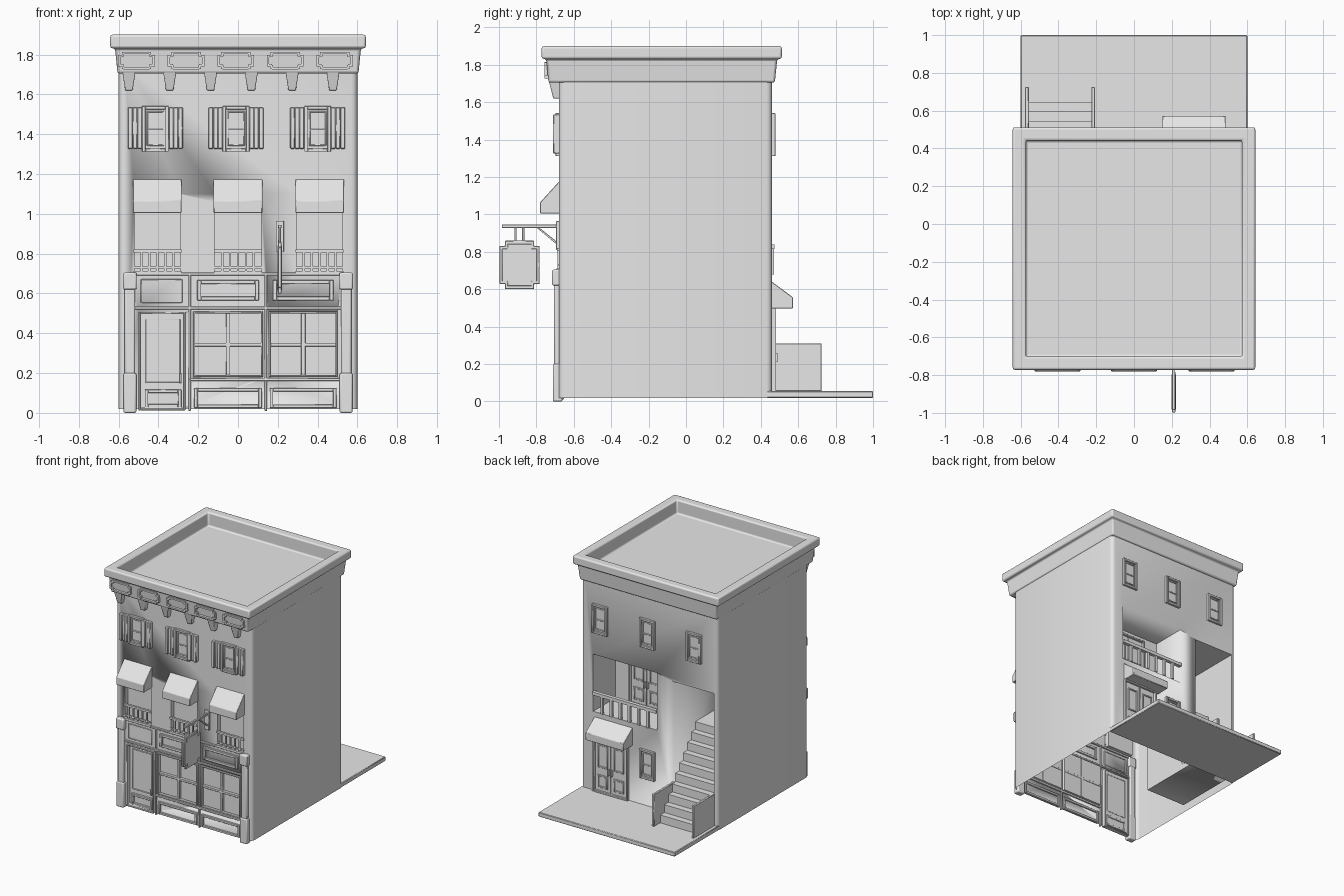
import bpy, bmesh
from math import radians
from mathutils import Matrix, Vector

if "Cube" in bpy.data.objects:
    bpy.data.objects.remove(bpy.data.objects["Cube"])

plaster = bpy.data.materials.new("plain_grey")
plaster.use_nodes = True
grey = (0.8, 0.8, 0.8, 1)
plaster.diffuse_color = grey
plaster.node_tree.nodes["Principled BSDF"].inputs["Base Color"].default_value = grey

FRONT, BACK, GROUND = -0.68, 0.46, 0.055


def box(bm, x, y, z):
    """Add a box spanning the three (low, high) ranges."""
    size = [b - a for a, b in (x, y, z)]
    mid = [(a + b) / 2 for a, b in (x, y, z)]
    mat = Matrix.Translation(mid) @ Matrix.Diagonal((*size, 1))
    return bmesh.ops.create_cube(bm, size=1, matrix=mat)["verts"]


def prism(bm, outline, axis, lo, hi):
    """Extrude a 2D outline along x or y."""
    def place(a, b, t):
        return (t, a, b) if axis == "x" else (a, t, b)
    base = bm.faces.new([bm.verts.new(place(a, b, lo)) for a, b in outline])
    top = bmesh.ops.extrude_face_region(bm, geom=[base])["geom"]
    shift = Vector(place(0, 0, hi - lo))
    bmesh.ops.translate(bm, vec=shift, verts=[v for v in top if isinstance(v, bmesh.types.BMVert)])


def frame(bm, x, y, z, w):
    """Add a rectangular moulding of width w."""
    for side in ((x[0], x[0] + w), (x[1] - w, x[1])):
        box(bm, side, y, z)
    for rail in ((z[0], z[0] + w), (z[1] - w, z[1])):
        box(bm, (x[0] + w, x[1] - w), y, rail)


def around(c, r):
    return (c - r, c + r)


def finish(bm, name, bevel=0.0, segments=2):
    bmesh.ops.recalc_face_normals(bm, faces=bm.faces)
    mesh = bpy.data.meshes.new(name)
    bm.to_mesh(mesh)
    bm.free()
    mesh.materials.append(plaster)
    ob = bpy.data.objects.new(name, mesh)
    bpy.context.collection.objects.link(ob)
    bpy.ops.object.select_all(action="DESELECT")
    ob.select_set(True)
    bpy.context.view_layer.objects.active = ob
    bpy.ops.object.shade_smooth_by_angle(angle=radians(35))
    if bevel:
        mod = ob.modifiers.new("soft_edges", "BEVEL")
        mod.width, mod.segments = bevel, segments
    return ob


bays = (-0.405, 0, 0.41)
shop_bays = ((-0.225, 0.125), (0.155, 0.5))
balcony = (-0.067, 0.495)
stairwell = (-0.567, -0.216)

# Wall openings: shop windows, door, upper doors, balcony and stairwell
cut = bmesh.new()
skin = (FRONT - 0.1, FRONT + 0.02)
for bay in shop_bays:
    box(cut, bay, skin, (0.18, 0.51))
box(cut, (-0.5, -0.265), skin, (0.03, 0.505))
for c in bays:
    box(cut, around(c, 0.115), (FRONT - 0.1, FRONT + 0.04), (0.705, 1.1))
box(cut, balcony, (0.18, 0.6), (0.68, 1.135))
box(cut, stairwell, (-0.1, 0.6), (GROUND, 1.105))
cutter = finish(cut, "opening_cutter")
cutter.hide_render = True

# Walls: rounded corners, openings cut, underside left open
bm = bmesh.new()
box(bm, (-0.6, 0.6), (FRONT, BACK), (0.02, 1.75))
upright = [e for e in bm.edges if abs(e.verts[0].co.z - e.verts[1].co.z) > 1]
bmesh.ops.bevel(bm, geom=upright, offset=0.03, segments=4, profile=0.5, affect="EDGES")
walls = finish(bm, "walls")
mod = walls.modifiers.new("openings", "BOOLEAN")
mod.object, mod.operation, mod.solver = cutter, "DIFFERENCE", "EXACT"
bpy.ops.object.modifier_apply(modifier="openings")
bpy.data.objects.remove(cutter)
bm = bmesh.new()
bm.from_mesh(walls.data)
under = [f for f in bm.faces if f.normal.z < -0.9 and f.calc_center_median().z < 0.03]
bmesh.ops.delete(bm, geom=under, context="FACES")
bm.to_mesh(walls.data)
bm.free()

# Cornice, parapet and sunken roof as one square loft
bm = bmesh.new()
loops = []
for half, z in ((0.605, 1.705), (0.618, 1.832), (0.642, 1.832), (0.642, 1.9), (0.572, 1.9), (0.572, 1.79)):
    corners = ((-1, -1), (1, -1), (1, 1), (-1, 1))
    loops.append([bm.verts.new((half * i, half * j - 0.13, z)) for i, j in corners])
for low, high in zip(loops, loops[1:]):
    for i in range(4):
        j = (i + 1) % 4
        bm.faces.new((low[i], low[j], high[j], high[i]))
bm.faces.new(loops[0])
bm.faces.new(loops[-1])
finish(bm, "cornice_and_roof", 0.014, 3)

# Cornice panels: mouldings with notched corners
bm = bmesh.new()
for i in range(5):
    c = -0.51 + 0.249 * i
    y = (-0.757, -0.73)
    for s in (-1, 1):
        box(bm, around(c, 0.065), y, around(1.77 + s * 0.038, 0.006))
        box(bm, around(c + s * 0.086, 0.006), y, around(1.77, 0.024))
        for t in (-1, 1):
            box(bm, around(c + s * 0.068, 0.006), y, around(1.77 + t * 0.032, 0.011))
            box(bm, around(c + s * 0.079, 0.013), y, around(1.77 + t * 0.023, 0.006))
finish(bm, "cornice_panels")

# Tapered brackets below the cornice
bm = bmesh.new()
for i in range(6):
    for v in box(bm, around(-0.548 + 0.205 * i, 0.034), (-0.735, FRONT + 0.01), (1.62, 1.72)):
        if v.co.z < 1.7:
            v.co.x += (-0.548 + 0.205 * i - v.co.x) * 0.45
            v.co.y = max(v.co.y, -0.71)
finish(bm, "cornice_brackets", 0.005)


def sash_window(bm, c, z0, wall, out):
    """Framed sash window on a wall; out is the facing sign."""
    def layer(d):
        return tuple(sorted((wall - out * 0.01, wall + out * d)))
    z1 = z0 + 0.23
    frame(bm, around(c, 0.067), layer(0.018), (z0, z1), 0.017)
    box(bm, around(c, 0.055), layer(0.003), (z0 + 0.01, z1 - 0.01))
    frame(bm, around(c, 0.044), layer(0.01), (z0 + 0.03, z1 - 0.025), 0.007)
    box(bm, around(c, 0.044), layer(0.01), around(z0 + 0.11, 0.004))


# Upper windows on both faces, and the small ground floor one
bm = bmesh.new()
for c in bays:
    sash_window(bm, c - 0.01, 1.312, FRONT, -1)
for c in (0.43, 0.015, -0.395):
    sash_window(bm, c, 1.312, BACK, 1)
sash_window(bm, 0.015, 0.27, BACK, 1)
finish(bm, "sash_windows", 0.002, 1)

# Folding shutters, each of three stepped leaves
bm = bmesh.new()
for c in bays:
    for s in (-1, 1):
        for k, depth in enumerate((0.026, 0.018, 0.03)):
            x = c - 0.01 + s * (0.079 + 0.0235 * k)
            box(bm, around(x, 0.0115), (FRONT - depth, FRONT + 0.01), (1.327, 1.535))
finish(bm, "shutters", 0.003, 1)


def awning(name, x, wall, out, top, low, reach):
    bm = bmesh.new()
    edge = wall + out * reach
    shape = ((wall - out * 0.01, low), (edge, low), (edge, low + 0.06), (wall, top), (wall - out * 0.01, top))
    prism(bm, shape, "x", *x)
    finish(bm, name, 0.003, 1)


for n, c in zip(("right", "middle", "left"), bays):
    awning("front_awning_" + n, around(c, 0.122), FRONT, -1, 1.175, 1.005, 0.1)
awning("back_awning", (0.15, 0.485), BACK, 1, 0.64, 0.497, 0.112)


def railing(bm, x, y, z, posts, r):
    box(bm, x, around(y, r * 1.4), (z[1] - 2.5 * r, z[1]))
    step = (x[1] - x[0]) / (posts + 1)
    for i in range(posts):
        box(bm, around(x[0] + step * (i + 1), r), around(y, r), (z[0], z[1] - r))


# Upper doors with balconet railings
bm = bmesh.new()
for c in bays:
    railing(bm, around(c, 0.12), FRONT, (0.705, 0.82), 5, 0.006)
    box(bm, around(c, 0.12), (FRONT - 0.012, FRONT + 0.01), (0.7, 0.712))
    box(bm, around(c, 0.12), around(FRONT, 0.006), (0.725, 0.735))
railing(bm, balcony, BACK, (0.68, 0.84), 6, 0.01)
finish(bm, "railings")

# Shopfront: ledges, posts, panels, glazing bars
bm = bmesh.new()
for z in (0.698, 0.527):
    box(bm, (-0.53, 0.53), (FRONT - 0.01, FRONT + 0.01), around(z, 0.007))
box(bm, (-0.24, 0.53), (FRONT - 0.012, FRONT + 0.01), around(0.168, 0.008))
for x in (-0.243, 0.14):
    box(bm, around(x, 0.006), (FRONT - 0.01, FRONT + 0.01), (0.01, 0.695))
proud = (FRONT - 0.014, FRONT + 0.01)
for x0, x1 in shop_bays:
    mid = (x0 + x1) / 2
    frame(bm, (x0 + 0.02, x1 - 0.02), proud, (0.565, 0.667), 0.02)
    frame(bm, (x0 + 0.005, x1 - 0.005), proud, (0.025, 0.125), 0.017)
    box(bm, around(mid, 0.011), around(FRONT + 0.01, 0.013), (0.18, 0.51))
    box(bm, (x0, x1), around(FRONT + 0.01, 0.012), around(0.343, 0.009))
    frame(bm, (x0, x1), around(FRONT, 0.012), (0.18, 0.51), 0.01)
frame(bm, (-0.49, -0.28), around(FRONT, 0.004), (0.553, 0.672), 0.005)
finish(bm, "shopfront_trim", 0.002, 1)

# Shop door with kick panel and handle
bm = bmesh.new()
frame(bm, (-0.5, -0.265), around(FRONT + 0.01, 0.018), (0.012, 0.505), 0.009)
frame(bm, (-0.468, -0.285), around(FRONT + 0.015, 0.012), (0.028, 0.118), 0.017)
frame(bm, (-0.465, -0.29), around(FRONT + 0.018, 0.005), (0.15, 0.47), 0.004)
box(bm, around(-0.288, 0.005), (FRONT - 0.008, FRONT + 0.02), (0.15, 0.198))
finish(bm, "shop_door", 0.002, 1)

# Corner pilasters
bm = bmesh.new()
for s in (-1, 1):
    for r, d, z in ((0.026, 0.025, (0.18, 0.63)), (0.034, 0.036, (0.62, 0.705)), (0.032, 0.032, (0, 0.2))):
        box(bm, around(s * 0.543, r), (FRONT - d, FRONT + 0.02), z)
finish(bm, "pilasters", 0.008)

# Hanging sign: wall plate, arm, brace, hangers, notched board
bm = bmesh.new()
cx = 0.21
box(bm, around(cx, 0.02), (FRONT - 0.014, FRONT + 0.01), (0.81, 0.965))
box(bm, around(cx, 0.008), (-0.985, FRONT), (0.928, 0.945))
prism(bm, ((-0.8, 0.93), (-0.785, 0.93), (-0.685, 0.85), (-0.685, 0.835)), "x", *around(cx, 0.007))
for y in (-0.912, -0.87):
    box(bm, around(cx, 0.005), around(y, 0.006), (0.85, 0.93))
finish(bm, "sign_bracket", 0.002, 1)


def notched(r, n):
    """Square outline with stepped corners."""
    pts = []
    for i, j in ((1, 1), (-1, 1), (-1, -1), (1, -1)):
        steps = [(r, r * 0.78), (r - n, r * 0.78), (r - n, r)]
        for a, b in steps if i * j > 0 else steps[::-1]:
            pts.append((-0.89 + i * a, 0.73 + j * b * 1.2))
    return pts


bm = bmesh.new()
prism(bm, notched(0.108, 0.03), "x", *around(cx, 0.009))
finish(bm, "sign_rim", 0.003, 1)
bm = bmesh.new()
prism(bm, notched(0.093, 0.028), "x", *around(cx, 0.012))
finish(bm, "sign_board", 0.002, 1)

# Rear yard slab
bm = bmesh.new()
box(bm, (-0.6, 0.6), (0.43, 1), (0.02, GROUND))
finish(bm, "yard_slab", 0.004, 1)

# Stairs up to the landing, with cheek walls
bm = bmesh.new()
steps, rise, tread = 10, 0.063, 0.0505
outline = [(0.645, GROUND)]
for i in range(steps):
    y, z = 0.645 - tread * i, GROUND + rise * (i + 1)
    outline += [(y, z), (y - tread, z)]
outline[-1] = (-0.1, outline[-1][1])
outline.append((-0.1, GROUND))
prism(bm, outline, "x", *stairwell)
finish(bm, "stairs")
bm = bmesh.new()
for x in stairwell:
    box(bm, around(x, 0.01), (BACK, 0.725), (GROUND, 0.31))
finish(bm, "stair_cheeks", 0.003, 1)

# Rear double doors on the ground floor and balcony
bm = bmesh.new()
for c, wall, z0, z1 in ((0.335, BACK, GROUND, 0.5), (0.215, 0.18, 0.68, 1.1)):
    frame(bm, around(c, 0.155), (wall - 0.01, wall + 0.022), (z0, z1), 0.014)
    for s in (-1, 1):
        leaf = around(c + s * 0.07, 0.067)
        box(bm, leaf, (wall - 0.01, wall + 0.006), (z0, z1 - 0.01))
        panel = around(c + s * 0.07, 0.045)
        frame(bm, panel, (wall, wall + 0.014), (z0 + 0.2, z1 - 0.06), 0.01)
        frame(bm, panel, (wall, wall + 0.014), (z0 + 0.04, z0 + 0.14), 0.012)
        box(bm, around(c + s * 0.013, 0.005), (wall, wall + 0.03), around(z0 + 0.18, 0.025))
finish(bm, "rear_doors", 0.002, 1)
